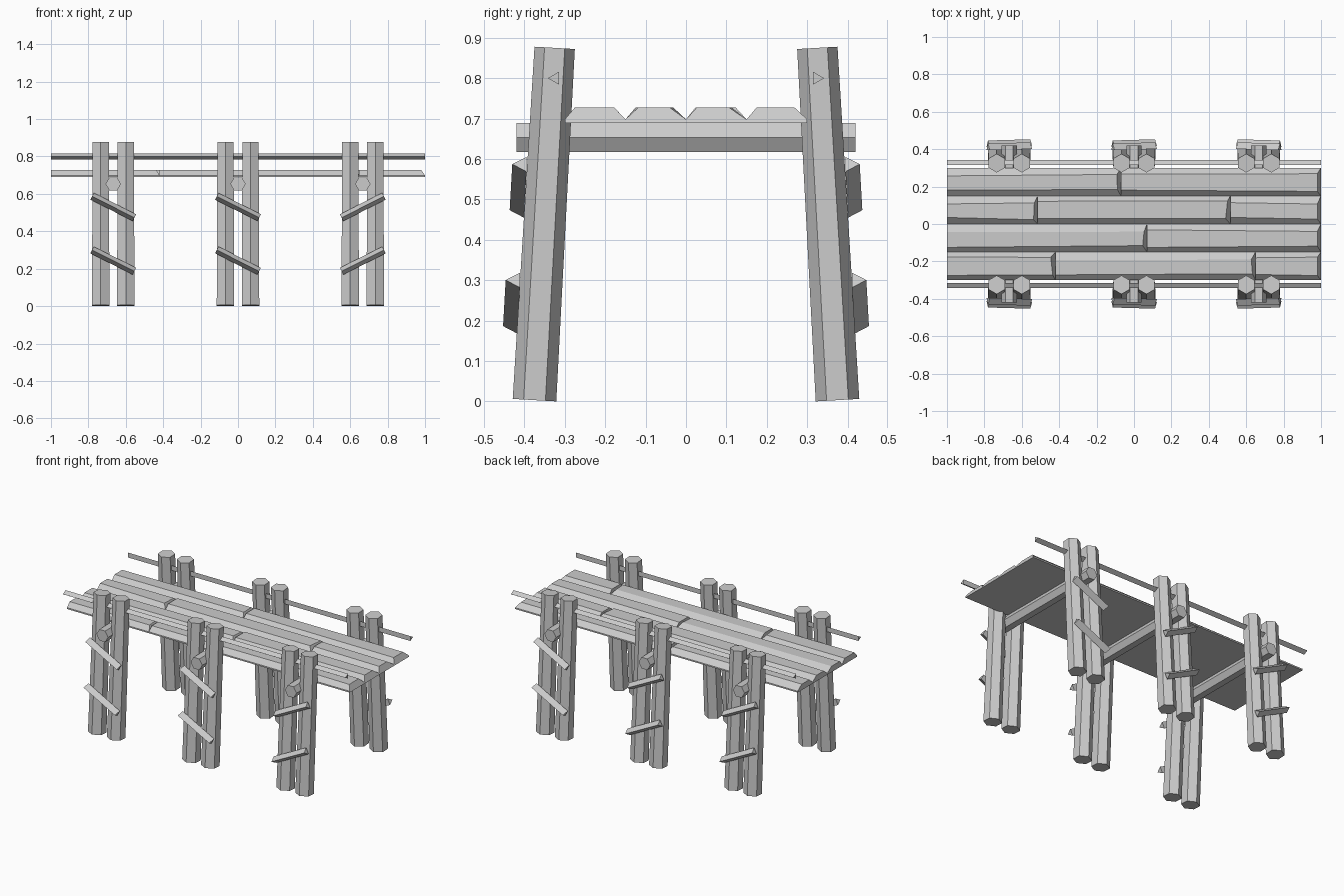
import bpy, bmesh, math, random
from mathutils import Vector

random.seed(4)
cube = bpy.data.objects.get("Cube")
if cube:
    bpy.data.objects.remove(cube, do_unlink=True)

wood = bpy.data.materials.new("grey_wood")
wood.use_nodes = True
wood.diffuse_color = (0.6, 0.6, 0.6, 1)
wood.node_tree.nodes["Principled BSDF"].inputs["Base Color"].default_value = (0.6, 0.6, 0.6, 1)


def loft(name, start, end):
    """Join two matching end outlines into a closed flat-faced solid."""
    bm = bmesh.new()
    a = [bm.verts.new(p) for p in start]
    b = [bm.verts.new(p) for p in end]
    n = len(a)
    bm.faces.new(a)
    bm.faces.new(b)
    for i in range(n):
        j = (i + 1) % n
        bm.faces.new((a[i], a[j], b[j], b[i]))
    bmesh.ops.recalc_face_normals(bm, faces=bm.faces)
    mesh = bpy.data.meshes.new(name)
    bm.to_mesh(mesh)
    bm.free()
    mesh.materials.append(wood)
    obj = bpy.data.objects.new(name, mesh)
    bpy.context.collection.objects.link(obj)
    return obj


def prism(name, p0, p1, r0, r1, sides, corner):
    """Regular prism from p0 to p1 with one corner pointing along 'corner'."""
    p0, p1, corner = Vector(p0), Vector(p1), Vector(corner)
    d = (p1 - p0).normalized()
    u = (corner - d * corner.dot(d)).normalized()
    v = d.cross(u)
    ring = [u * math.cos(t) + v * math.sin(t)
            for t in (math.tau * k / sides for k in range(sides))]
    return loft(name, [p0 + q * r0 for q in ring], [p1 + q * r1 for q in ring])


def lean(z):
    """Distance of a post's axis from the centre line at height z."""
    return 0.375 - 0.057 * z


BAYS = {"right": -0.667, "middle": 0.0, "left": 0.667}
SIDES = {"front": -1, "back": 1}

for bay, x in BAYS.items():
    # Cross beam under the deck
    prism(f"{bay}_cross_beam", (x, -0.42, 0.653), (x, 0.42, 0.653), 0.041, 0.041, 6, (1, 0, 0))
    slope = 1 if bay == "left" else -1
    for side, s in SIDES.items():
        # Pair of leaning posts
        for i, dx in enumerate((-0.067, 0.067)):
            prism(f"{side}_{bay}_post_{i + 1}", (x + dx, s * lean(0), 0.003),
                  (x + dx, s * lean(0.875), 0.875), 0.054, 0.05, 6, (0, 1, 0))
        # Slanted braces on the outside of the posts
        for level, z in (("lower", 0.243), ("upper", 0.53)):
            ends = []
            for e in (-1, 1):
                h = z + e * slope * 0.057
                ends.append((x + e * 0.113, s * (lean(h) + 0.065), h))
            prism(f"{side}_{bay}_{level}_brace", *ends, 0.0235, 0.0235, 3, (0, s, 0))

# Hand rails
for side, s in SIDES.items():
    prism(f"{side}_rail", (-1, s * 0.324, 0.8), (1, s * 0.324, 0.8), 0.018, 0.018, 3, (0, s, 0))


def plank_outline(y, x, bevel):
    """Chamfered plank section whose upper corners vary a little."""
    front = y - 0.075 + random.uniform(0.022, 0.037)
    back = y + 0.075 - random.uniform(0.025, 0.045)
    skew = random.uniform(-0.006, 0.006) if bevel and x < 1 else 0
    return [(x, y - 0.075, 0.689), (x, y + 0.075, 0.689), (x, y + 0.075, 0.698),
            (x - bevel + skew, back, 0.727), (x - bevel - skew, front, 0.727),
            (x, y - 0.075, 0.698)]


# Deck planks, each row broken at its own joints
rows = ((-0.225, (-1, -0.42, 0.65, 1)), (-0.075, (-1, 0.07, 1)),
        (0.075, (-1, -0.515, 0.515, 1)), (0.225, (-1, -0.07, 1)))
for r, (y, joints) in enumerate(rows):
    for k in range(len(joints) - 1):
        loft(f"deck_plank_{r + 1}_{k + 1}", plank_outline(y, joints[k], 0),
             plank_outline(y, joints[k + 1], 0.02))
